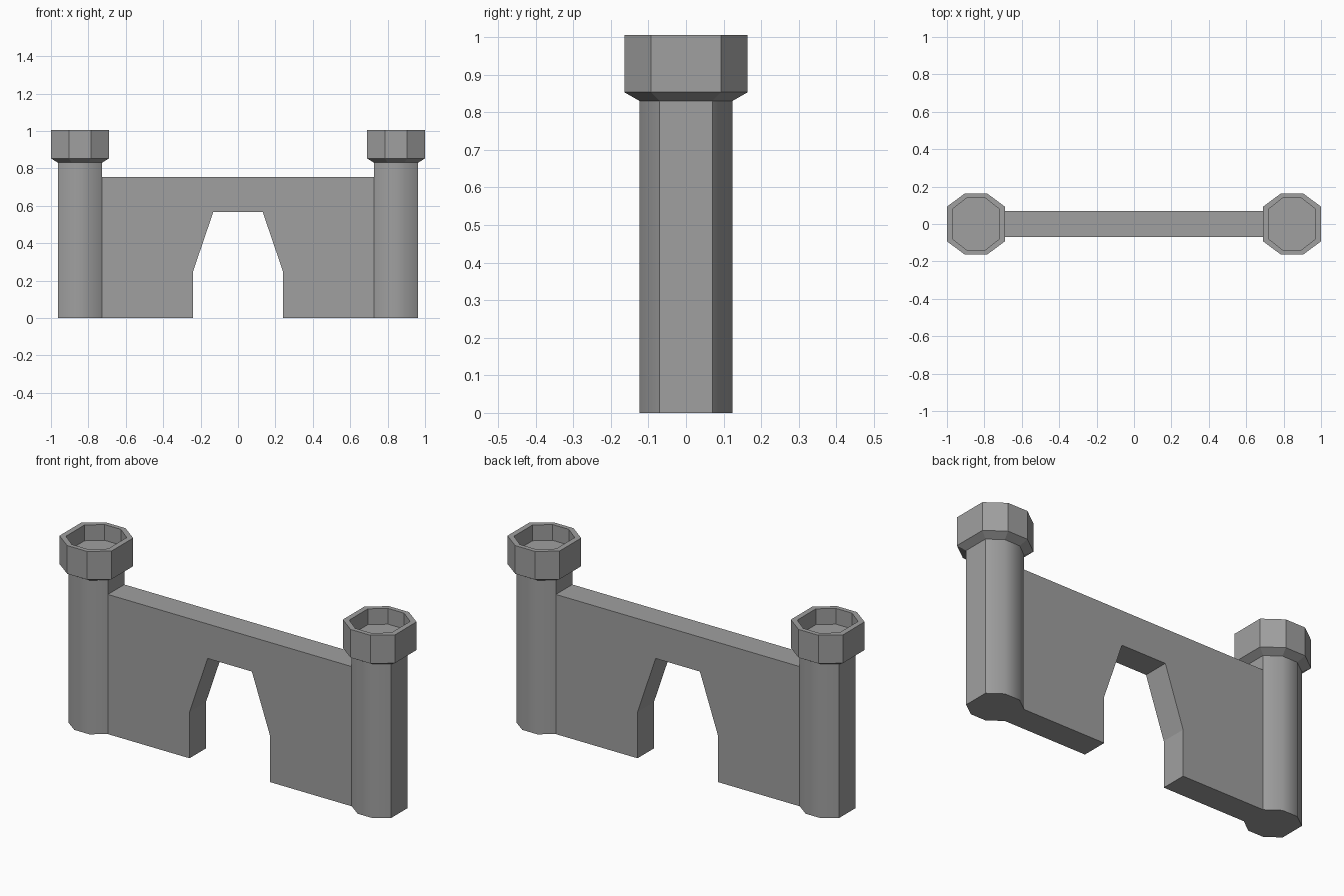
import bpy
import bmesh
import math

cube = bpy.data.objects.get("Cube")
if cube:
    bpy.data.objects.remove(cube, do_unlink=True)

stone = bpy.data.materials.new("grey stone")
stone.use_nodes = True
grey = (0.35, 0.35, 0.35, 1)
stone.diffuse_color = grey
stone.node_tree.nodes["Principled BSDF"].inputs["Base Color"].default_value = grey

TOWER_X = 0.845
SHAFT = (0.118, 0.124)
HEAD = (0.155, 0.164)
INNER = (0.126, 0.14)
FLAT_X, FLAT_Y = 0.38, 0.565  # flat side share of each half width
WALL_Y = SHAFT[1] * FLAT_Y


def finish(name, bm, mirror=True):
    """Turn a bmesh into an object, mirrored across x = 0 if wanted."""
    bmesh.ops.recalc_face_normals(bm, faces=bm.faces)
    mesh = bpy.data.meshes.new(name)
    bm.to_mesh(mesh)
    bm.free()
    mesh.materials.append(stone)
    obj = bpy.data.objects.new(name, mesh)
    bpy.context.collection.objects.link(obj)
    if mirror:
        obj.modifiers.new("both_sides", "MIRROR")
    return obj


def octagon(bm, size, z):
    """Ring of eight vertices, a little longer in y than in x."""
    hx, hy = size
    fx, fy = hx * FLAT_X, hy * FLAT_Y
    corner = [(hx, fy), (fx, hy), (-fx, hy), (-hx, fy)]
    points = corner + [(-x, -y) for x, y in corner]
    return [bm.verts.new((TOWER_X + x, y, z)) for x, y in points]


def loft(name, levels, cap_bottom):
    """Skin a stack of octagons and cap the last one."""
    bm = bmesh.new()
    rings = [octagon(bm, size, z) for size, z in levels]
    for a, b in zip(rings, rings[1:]):
        for i in range(8):
            j = (i + 1) % 8
            bm.faces.new((a[i], a[j], b[j], b[i]))
    bm.faces.new(rings[-1])
    if cap_bottom:
        bm.faces.new(rings[0])
    return finish(name, bm)


# Tower shafts, softly shaded around the front and back
shafts = loft("tower_shafts", [(SHAFT, 0), (SHAFT, 0.83)], True)
bpy.ops.object.select_all(action="DESELECT")
shafts.select_set(True)
bpy.context.view_layer.objects.active = shafts
bpy.ops.object.shade_smooth_by_angle(angle=math.radians(45))

# Flared tower heads with a sunken floor
loft("tower_heads", [(SHAFT, 0.83), (HEAD, 0.853), (HEAD, 1.005),
                     (INNER, 1.005), (INNER, 0.92)], False)

# Wall with the gateway cut out of its outline
right_half = [(TOWER_X - SHAFT[0], 0.753), (TOWER_X - SHAFT[0], 0),
              (0.24, 0), (0.24, 0.25), (0.132, 0.567)]
outline = right_half + [(-x, z) for x, z in reversed(right_half)]
bm = bmesh.new()
face = bm.faces.new([bm.verts.new((x, -WALL_Y, z)) for x, z in outline])
grown = bmesh.ops.extrude_face_region(bm, geom=[face])
back = [v for v in grown["geom"] if isinstance(v, bmesh.types.BMVert)]
bmesh.ops.translate(bm, verts=back, vec=(0, 2 * WALL_Y, 0))
finish("gate_wall", bm, mirror=False)
